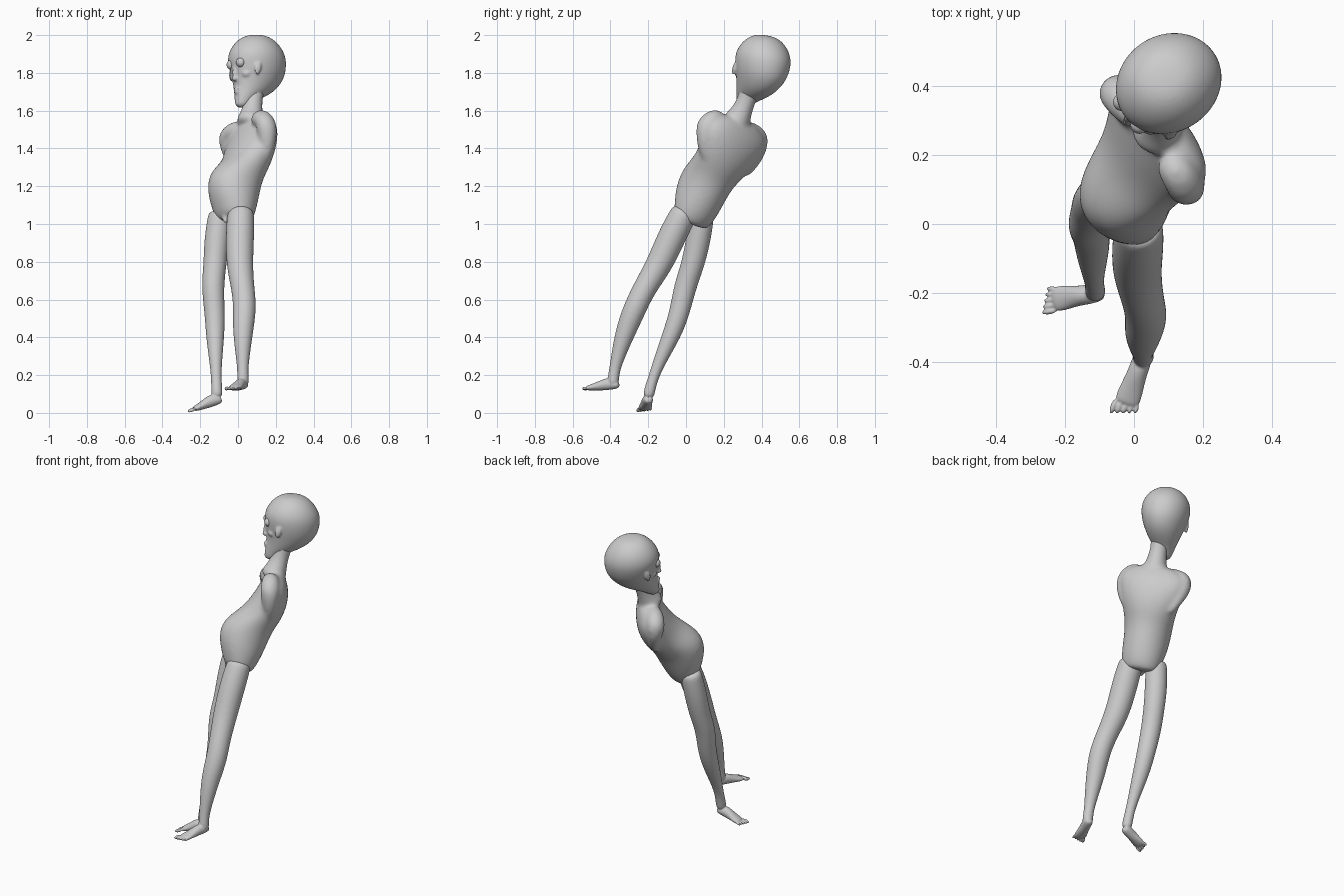
import bpy, bmesh, math
from mathutils import Vector, Matrix


def frame(w, up):
    """Orthonormal side, forward, up axes of a tilted body part."""
    w = Vector(w).normalized()
    up = Vector(up)
    up = (up - w * up.dot(w)).normalized()
    return w, w.cross(up), up


def loft(bm, rings, n=20):
    """Skin closed rings given as (centre, axis U, axis V)."""
    loops = []
    for c, u, v in rings:
        loops.append([bm.verts.new(c + u * math.cos(2 * math.pi * i / n)
                                   + v * math.sin(2 * math.pi * i / n)) for i in range(n)])
    for a, b in zip(loops, loops[1:]):
        for i in range(n):
            j = (i + 1) % n
            bm.faces.new((a[i], a[j], b[j], b[i]))
    bm.faces.new(loops[0][::-1])
    bm.faces.new(loops[-1])


def tube(bm, pts):
    """Round tube through (x, y, z, radius) points."""
    ps = [Vector(p[:3]) for p in pts]
    rings = []
    for i, p in enumerate(ps):
        t = (ps[min(i + 1, len(ps) - 1)] - ps[max(i - 1, 0)]).normalized()
        u = Vector((0, 1, 0.01)).cross(t).normalized()
        rings.append((p, u * pts[i][3], t.cross(u) * pts[i][3]))
    loft(bm, rings)


def stack(bm, origin, axes, rows):
    """Rings (height, forward offset, half width, half depth) along a tilted axis."""
    w, f, up = axes
    loft(bm, [(origin + up * h + f * cf, w * hw, f * hf) for h, cf, hw, hf in rows])


def blob(bm, c, axes, size):
    m = Matrix([axes[i] * size[i] for i in range(3)]).transposed().to_4x4()
    m.translation = c
    bmesh.ops.create_uvsphere(bm, u_segments=16, v_segments=10, radius=1, matrix=m)


def finish(name, bm, voxel=0, smooth=0, levels=2):
    bmesh.ops.recalc_face_normals(bm, faces=bm.faces)
    me = bpy.data.meshes.new(name)
    bm.to_mesh(me)
    bm.free()
    ob = bpy.data.objects.new(name, me)
    bpy.context.collection.objects.link(ob)
    for p in me.polygons:
        p.use_smooth = True
    if levels:
        ob.modifiers.new("subsurf", 'SUBSURF').levels = levels
        ob.modifiers["subsurf"].render_levels = levels
    if voxel:
        r = ob.modifiers.new("merge", 'REMESH')
        r.mode = 'VOXEL'
        r.voxel_size = voxel
        r.use_smooth_shade = True
        s = ob.modifiers.new("soften", 'SMOOTH')
        s.factor = 0.5
        s.iterations = smooth
    return ob


body = frame((.60, -.74, .27), (.16, .40, .90))
head = frame((.60, -.78, .15), (-.02, .15, .98))
O = Vector((-.02, .04, 1.05))
C = Vector((.096, .40, 1.842))


def at(origin, axes, w, f, h):
    return origin + axes[0] * w + axes[1] * f + axes[2] * h


# torso with pot belly, blending into two shoulder stumps
bm = bmesh.new()
stack(bm, O, body, [(-.047, -.01, .085, .06), (-.035, -.003, .108, .085), (.01, .004, .12, .108),
                    (.08, .022, .132, .135), (.16, .03, .136, .147), (.23, .015, .144, .135),
                    (.30, -.02, .16, .118), (.37, -.037, .182, .107), (.44, -.041, .2, .095),
                    (.50, -.037, .2, .077), (.54, -.026, .165, .06), (.575, -.01, .085, .048)])
tube(bm, [(.09, .20, 1.55, .045), (.13, .14, 1.562, .057), (.15, .11, 1.53, .06),
          (.157, .101, 1.46, .05), (.152, .103, 1.38, .036), (.13, .125, 1.3, .02)])
tube(bm, [(.03, .29, 1.51, .045), (-.03, .355, 1.485, .055), (-.054, .383, 1.46, .056),
          (-.05, .387, 1.41, .049), (-.03, .367, 1.34, .036), (0, .31, 1.25, .02)])
# neck
tube(bm, [(.06, .25, 1.51, .09), (.072, .285, 1.575, .062), (.078, .31, 1.63, .051),
          (.083, .328, 1.68, .051), (.092, .355, 1.75, .06)])
# groin bump
blob(bm, Vector((-.065, -.01, 1.025)), body, (.018, .022, .028))
finish("torso", bm, .009, 16)

# skull with small narrow face
bm = bmesh.new()
stack(bm, C, head, [(.159, 0, .03, .03), (.147, 0, .077, .082), (.105, -.002, .122, .13),
                    (.05, -.004, .144, .162), (0, -.008, .142, .163), (-.05, -.01, .13, .155),
                    (-.09, -.004, .114, .142), (-.13, .012, .095, .124), (-.165, .04, .074, .098),
                    (-.195, .078, .052, .062), (-.222, .1, .038, .038), (-.238, .106, .02, .02)])
# nose, lips, chin
blob(bm, at(C, head, 0, .141, -.055), head, (.012, .018, .04))
blob(bm, at(C, head, 0, .145, -.085), head, (.017, .017, .013))
blob(bm, at(C, head, 0, .136, -.14), head, (.024, .014, .008))
blob(bm, at(C, head, 0, .134, -.158), head, (.022, .014, .008))
blob(bm, at(C, head, 0, .125, -.213), head, (.02, .016, .018))
for s in (-1, 1):
    # cheekbones and ears
    blob(bm, at(C, head, s * .052, .105, -.065), head, (.03, .028, .022))
    blob(bm, at(C, head, s * .114, .08, -.045), head, (.009, .016, .034))
    blob(bm, at(C, head, s * .119, .07, -.035), head, (.009, .01, .03))
finish("head", bm, .006, 6)

# eyeballs
bm = bmesh.new()
for s in (-1, 1):
    blob(bm, at(C, head, s * .042, .135, -.003), head, (.026, .024, .026))
finish("eyes", bm, levels=1)

# legs with feet: leg path, then foot from heel to toes
legs = {
    "left_leg": ([(.015, .0, 1.08, .066), (.014, -.02, 1.04, .073), (.010, -.077, .93, .076),
                  (.008, -.143, .78, .071), (.026, -.22, .66, .061), (.037, -.268, .56, .062),
                  (.027, -.313, .45, .056), (.025, -.352, .33, .041), (.025, -.378, .23, .028),
                  (.027, -.387, .17, .032), (.028, -.385, .145, .026)],
                 (.03, -.375, .148), (-.024, -.525, .131)),
    "right_leg": ([(-.095, .09, 1.07, .058), (-.10, .083, 1.02, .064), (-.115, .062, .9, .066),
                   (-.122, .035, .78, .061), (-.135, -.005, .67, .06), (-.123, -.034, .53, .054),
                   (-.121, -.073, .42, .05), (-.119, -.128, .3, .037), (-.115, -.173, .19, .026),
                   (-.112, -.195, .11, .031), (-.112, -.2, .08, .026)],
                  (-.105, -.2, .067), (-.236, -.219, .02)),
}
for name, (path, heel, toe) in legs.items():
    bm = bmesh.new()
    tube(bm, path)
    heel, toe = Vector(heel), Vector(toe)
    d = (toe - heel).normalized()
    side = d.cross(Vector((0, 0, 1))).normalized()
    up = side.cross(d)
    length = (toe - heel).length
    loft(bm, [(heel + d * length * t + up * lift, side * hw, up * hh) for t, lift, hw, hh in
              [(-.14, 0, .014, .012), (-.06, 0, .025, .021), (.15, .01, .029, .033),
               (.4, .008, .029, .03), (.65, .003, .034, .022), (.88, 0, .038, .016),
               (1.0, 0, .032, .011)]])
    # toes, biggest on the inner side
    inner = 1 if name == "right_leg" else -1
    inward = side if side.dot(body[0]) * inner > 0 else -side
    for i in range(5):
        blob(bm, toe + inward * (.033 - i * .0165) + d * (.016 - .004 * i), (side, d, up),
             (.0085 - .0006 * i, .024 - .002 * i, .0105 - .0006 * i))
    finish(name, bm, .004, 4)
